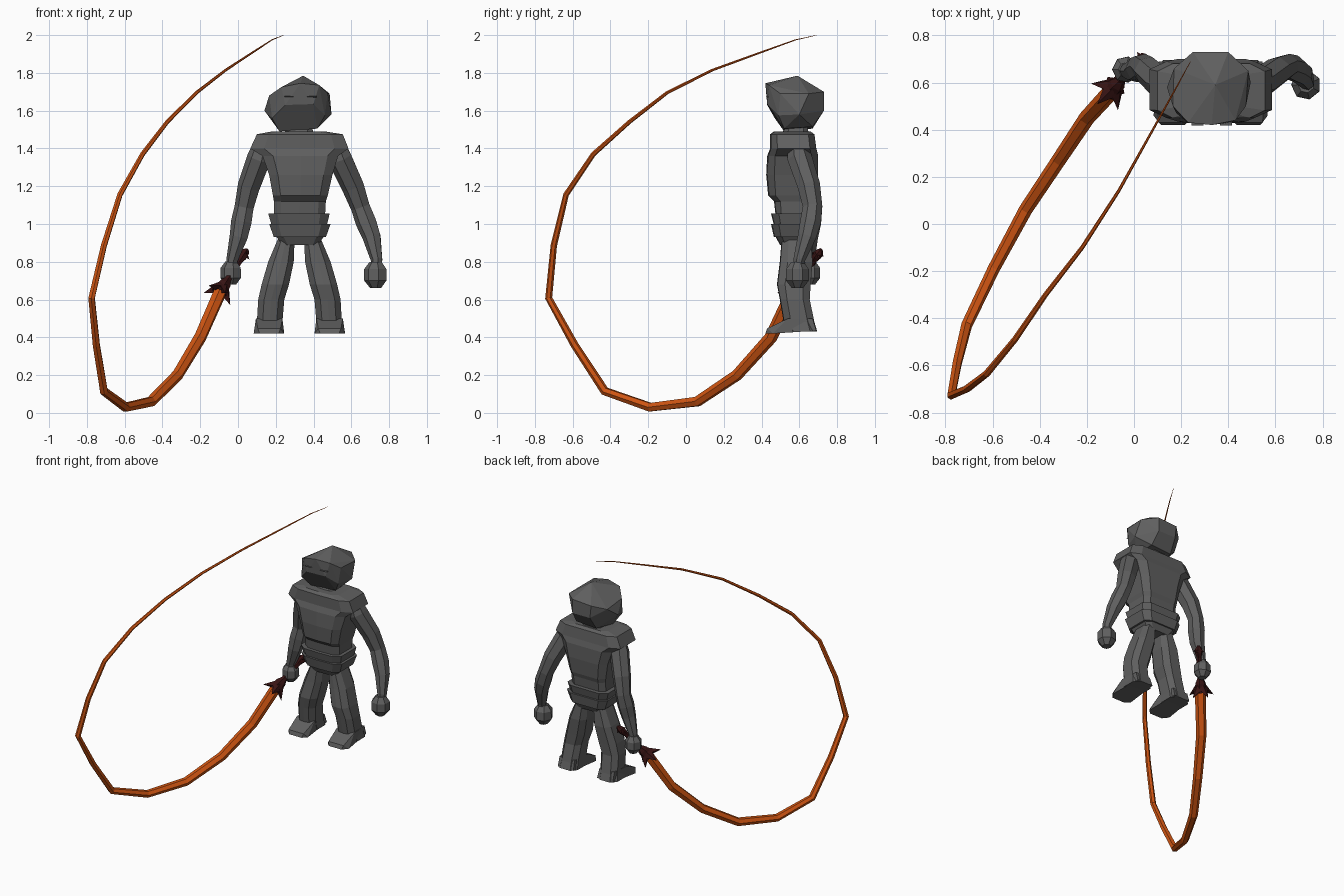
import bpy, bmesh, math
from mathutils import Vector

CX = 0.325  # body mirror plane


def material(name, rgb):
    m = bpy.data.materials.new(name)
    m.diffuse_color = (*rgb, 1)
    return m


GREY = material("dark_grey", (0.115, 0.115, 0.115))
ORANGE = material("burnt_orange", (0.62, 0.09, 0.006))
MAROON = material("dark_maroon", (0.04, 0.007, 0.007))


def finish(bm, name, mat):
    bmesh.ops.recalc_face_normals(bm, faces=bm.faces[:])
    me = bpy.data.meshes.new(name)
    bm.to_mesh(me)
    bm.free()
    me.materials.append(mat)
    ob = bpy.data.objects.new(name, me)
    bpy.context.collection.objects.link(ob)
    return ob


def skin(name, rings, mat):
    """Join equal-length rings of points into a capped flat-faced solid."""
    bm = bmesh.new()
    vs = [[bm.verts.new(p) for p in r] for r in rings]
    n = len(vs[0])
    for a, b in zip(vs, vs[1:]):
        for i in range(n):
            j = (i + 1) % n
            bm.faces.new((a[i], a[j], b[j], b[i]))
    bm.faces.new(vs[0])
    bm.faces.new(vs[-1])
    return finish(bm, name, mat)


def stack(name, rows, mat=GREY, k=0.62):
    """Horizontal chamfered-box rings from rows of (x0, x1, y0, y1, z)."""
    shape = [(-1, -k), (-k, -1), (0, -1.04), (k, -1), (1, -k), (1, k), (k, 1), (0, 1.0), (-k, 1), (-1, k)]
    return skin(name, [[((x0 + x1) / 2 + u * (x1 - x0) / 2, (y0 + y1) / 2 + v * (y1 - y0) / 2, z)
                        for u, v in shape] for x0, x1, y0, y1, z in rows], mat)


def tube(name, path, radii, sides, mat, ref=(0, 1, 0)):
    pts = [Vector(p) for p in path]
    rings = []
    for i, (p, r) in enumerate(zip(pts, radii)):
        t = (pts[min(i + 1, len(pts) - 1)] - pts[max(i - 1, 0)]).normalized()
        s = t.cross(Vector(ref)).normalized()
        u = s.cross(t)
        rings.append([p + r * (math.cos(a) * s + math.sin(a) * u)
                      for a in (2 * math.pi * (k + 0.5) / sides for k in range(sides))])
    return skin(name, rings, mat)


def hull(name, pts, mat=GREY):
    bm = bmesh.new()
    for p in pts:
        bm.verts.new(p)
    bmesh.ops.convex_hull(bm, input=bm.verts[:])
    bmesh.ops.dissolve_limit(bm, angle_limit=0.09, verts=bm.verts[:], edges=bm.edges[:])
    return finish(bm, name, mat)


# head, faceted, with two small brow ridges
hull("head", [
    (0.345, 0.59, 1.785), (0.23, 0.43, 1.725), (0.33, 0.42, 1.745), (0.43, 0.44, 1.735),
    (0.165, 0.50, 1.68), (0.14, 0.58, 1.60), (0.17, 0.66, 1.66), (0.475, 0.50, 1.69),
    (0.495, 0.60, 1.58), (0.485, 0.65, 1.69), (0.25, 0.73, 1.69), (0.40, 0.73, 1.70),
    (0.26, 0.73, 1.60), (0.40, 0.73, 1.60), (0.22, 0.52, 1.49), (0.42, 0.52, 1.505),
    (0.25, 0.67, 1.505), (0.41, 0.67, 1.515), (0.25, 0.43, 1.63), (0.40, 0.43, 1.635),
    (0.18, 0.47, 1.56), (0.46, 0.49, 1.575)])
for side, x in (("right", 0.27), ("left", 0.39)):
    hull(side + "_brow", [(x + dx, y, z) for dx in (-0.025, 0.025)
                          for y, z in ((0.418, 1.675), (0.45, 1.68), (0.45, 1.665))])

# neck, torso, belts and pelvis
stack("neck", [(0.23, 0.41, 0.49, 0.66, 1.44), (0.26, 0.39, 0.53, 0.64, 1.52)])
stack("torso", [
    (0.19, 0.46, 0.48, 0.67, 1.03), (0.19, 0.465, 0.47, 0.68, 1.12), (0.185, 0.475, 0.44, 0.69, 1.15),
    (0.165, 0.50, 0.43, 0.70, 1.26), (0.13, 0.53, 0.435, 0.70, 1.36), (0.065, 0.585, 0.45, 0.69, 1.40),
    (0.10, 0.555, 0.45, 0.68, 1.475), (0.18, 0.46, 0.47, 0.66, 1.49)], k=0.72)
stack("upper_belt", [(0.185, 0.465, 0.475, 0.68, 0.97), (0.16, 0.485, 0.455, 0.70, 1.055)], k=0.7)
stack("lower_belt", [(0.19, 0.465, 0.47, 0.69, 0.93), (0.165, 0.49, 0.455, 0.70, 1.0)], k=0.7)
stack("pelvis", [(0.235, 0.425, 0.50, 0.66, 0.89), (0.19, 0.465, 0.47, 0.69, 0.95)], k=0.7)

# arms
ARM_R = [0.05, 0.067, 0.062, 0.053, 0.057, 0.05, 0.032, 0.028]
tube("right_arm", [(0.13, 0.59, 1.42), (0.115, 0.60, 1.35), (0.06, 0.65, 1.20), (0.035, 0.67, 1.09),
                   (0.02, 0.66, 1.01), (0.005, 0.65, 0.93), (-0.03, 0.65, 0.81), (-0.035, 0.65, 0.77)],
     ARM_R, 7, GREY)
tube("left_arm", [(0.52, 0.59, 1.42), (0.54, 0.60, 1.35), (0.61, 0.65, 1.20), (0.65, 0.67, 1.09),
                  (0.68, 0.66, 1.01), (0.71, 0.64, 0.93), (0.735, 0.60, 0.81), (0.735, 0.595, 0.77)],
     ARM_R, 7, GREY)


# fists
def fist(name, x, y, z, r):
    tube(name, [(x, y, z + h * r) for h in (1.1, 0.5, -0.45, -1.1)],
         [r * 0.55, r, r * 1.02, r * 0.5], 7, GREY)


fist("right_hand", -0.036, 0.655, 0.74, 0.056)
fist("left_hand", 0.73, 0.59, 0.73, 0.062)

# legs and feet, mirrored about the body centre
for side, s in (("right", -1), ("left", 1)):
    def mx(d):
        return CX + s * d
    rows = [(0.025, 0.11, 0.51, 0.66, 0.93), (0.03, 0.165, 0.50, 0.67, 0.80), (0.055, 0.20, 0.485, 0.66, 0.68),
            (0.08, 0.218, 0.50, 0.655, 0.60), (0.09, 0.225, 0.52, 0.68, 0.48), (0.085, 0.235, 0.53, 0.695, 0.43)]
    stack(side + "_leg", [(*sorted((mx(a), mx(b))), c, d, z) for a, b, c, d, z in rows], k=0.55)
    hull(side + "_foot", [(mx(a), y, z) for a, y, z in (
        (0.08, 0.45, 0.42), (0.11, 0.42, 0.42), (0.21, 0.42, 0.42), (0.242, 0.46, 0.42),
        (0.095, 0.69, 0.435), (0.22, 0.69, 0.435), (0.10, 0.43, 0.447), (0.22, 0.43, 0.447),
        (0.09, 0.54, 0.50), (0.23, 0.54, 0.50), (0.10, 0.67, 0.50), (0.22, 0.67, 0.50))])

# whip handle: grip, flared guard and pommel along one axis
BASE, END = Vector((-0.10, 0.565, 0.635)), Vector((0.048, 0.715, 0.865))
AX = (END - BASE).normalized()
S = AX.cross(Vector((0, 0, 1))).normalized()
U = S.cross(AX)
tube("grip", [BASE.lerp(END, t) for t in (0, 0.2, 0.3, 0.75, 0.85, 0.93, 1.0)],
     [0.045, 0.035, 0.02, 0.017, 0.026, 0.024, 0.01], 6, MAROON)


def spikes(name, origin, count, inner, outer, sweep, width):
    for i in range(count):
        a = 2 * math.pi * (i + 0.25) / count
        d = math.cos(a) * S + math.sin(a) * U
        w = AX.cross(d) * width
        c = origin + d * inner
        hull(f"{name}_{i + 1}", [c - w, c + w, c + AX * width, c - AX * width,
                                 origin + d * outer + AX * sweep], MAROON)


spikes("guard_spike", BASE + AX * 0.025, 5, 0.03, 0.085, -0.05, 0.032)
spikes("pommel_spike", END - AX * 0.03, 4, 0.012, 0.04, -0.008, 0.014)

# whip lash, tapering to a fine tip
tube("whip_lash", [
    (-0.09, 0.57, 0.65), (-0.20, 0.45, 0.40), (-0.32, 0.27, 0.20), (-0.46, 0.06, 0.06), (-0.595, -0.19, 0.03),
    (-0.71, -0.43, 0.115), (-0.75, -0.59, 0.36), (-0.775, -0.727, 0.608), (-0.71, -0.70, 0.885),
    (-0.625, -0.635, 1.155), (-0.505, -0.49, 1.37), (-0.375, -0.30, 1.54), (-0.22, -0.10, 1.695),
    (-0.065, 0.14, 1.815), (0.08, 0.40, 1.91), (0.18, 0.58, 1.975), (0.24, 0.69, 1.999)],
    [0.036, 0.034, 0.031, 0.029, 0.026, 0.024, 0.021, 0.019, 0.017, 0.015, 0.013, 0.011, 0.009,
     0.007, 0.005, 0.003, 0.001], 6, ORANGE, ref=(0.8, -0.58, 0))
